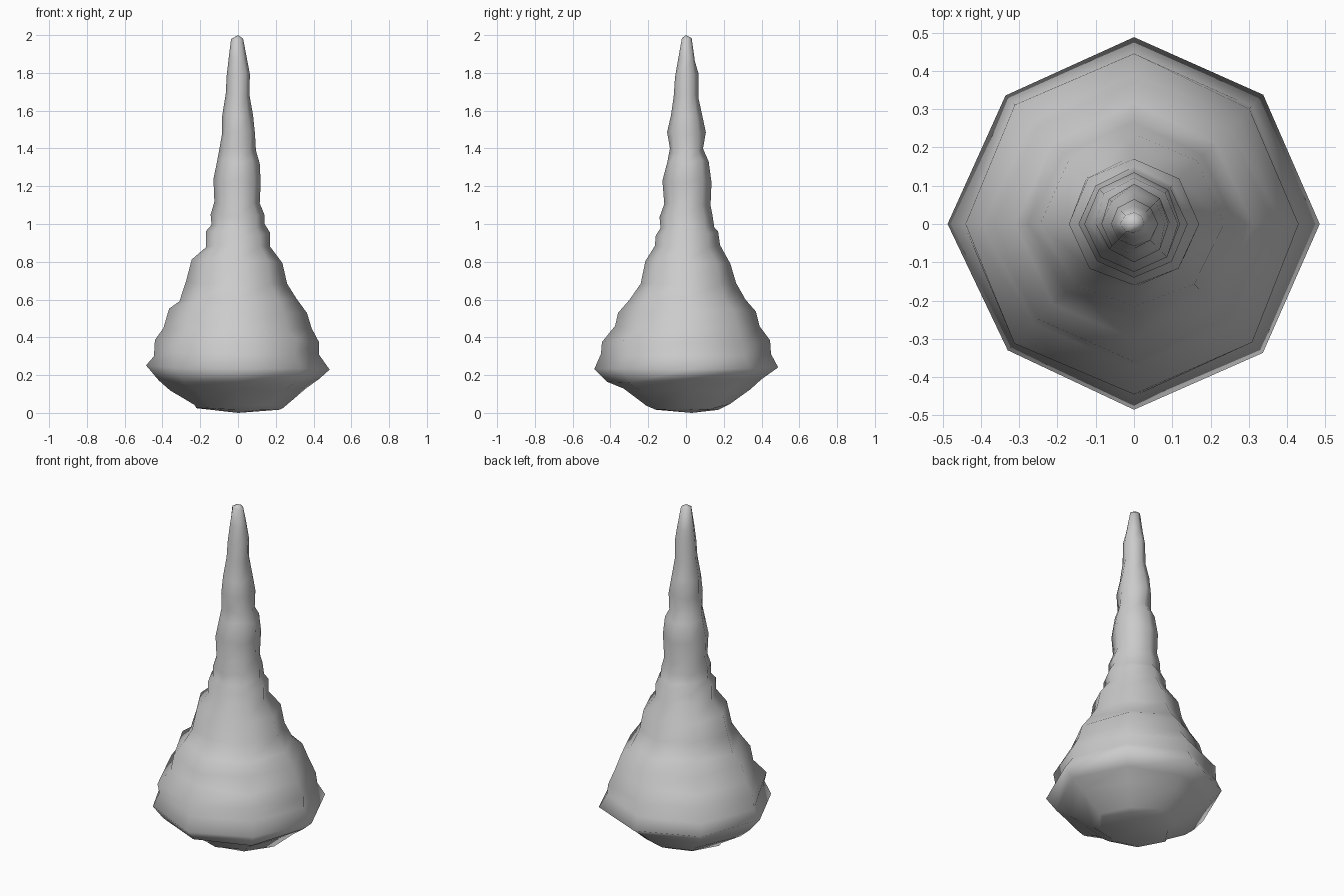
import bpy, math, random

random.seed(4)
SIDES = 8

# Ring height, then radius toward +x, +y, -x, -y
RINGS = [
    (0.02, .22, .17, .22, .16), (0.035, .24, .23, .23, .21), (0.12, .36, .34, .36, .33),
    (0.17, .43, .40, .42, .42), (0.24, .485, .488, .487, .485), (0.31, .43, .45, .445, .45),
    (0.38, .43, .445, .44, .445), (0.45, .39, .39, .395, .375), (0.54, .365, .37, .365, .36),
    (0.60, .31, .315, .31, .30), (0.69, .26, .265, .275, .24), (0.80, .235, .235, .245, .215),
    (0.88, .17, .18, .17, .165), (0.95, .17, .17, .17, .16), (0.99, .14, .15, .14, .135),
    (1.04, .14, .14, .145, .14), (1.11, .115, .13, .125, .115), (1.23, .12, .135, .13, .125),
    (1.33, .115, .12, .11, .10), (1.39, .095, .09, .10, .085), (1.48, .09, .105, .085, .10),
    (1.57, .08, .085, .085, .08), (1.68, .06, .065, .065, .065), (1.79, .063, .065, .06, .058),
    (1.87, .047, .047, .05, .04), (1.98, .027, .03, .037, .022),
]

# Tapering lumpy body: stacked eight-sided rings, slightly roughened
verts, faces = [], []
for i, (z, *r) in enumerate(RINGS):
    for k in range(SIDES):
        a = 2 * math.pi * k / SIDES
        if k % 2 == 0:
            rad = r[k // 2]
        else:
            rad = (r[k // 2] + r[(k // 2 + 1) % 4]) / 2 * random.uniform(.95, 1.0)
        dz = random.uniform(-.012, .012)
        if i in (0, len(RINGS) - 1):
            dz *= .5
        verts.append((rad * math.cos(a), rad * math.sin(a), z + dz))
for i in range(len(RINGS) - 1):
    for k in range(SIDES):
        n = (k + 1) % SIDES
        a, b = i * SIDES, (i + 1) * SIDES
        faces.append((a + k, a + n, b + n, b + k))

# Closed base and tip
verts += [(0, 0.03, 0.0), (0, 0, 2.0)]
base, tip = len(verts) - 2, len(verts) - 1
last = (len(RINGS) - 1) * SIDES
for k in range(SIDES):
    n = (k + 1) % SIDES
    faces.append((n, k, base))
    faces.append((last + k, last + n, tip))

mesh = bpy.data.meshes.new("stalagmite")
mesh.from_pydata(verts, [], faces)
obj = bpy.data.objects.new("stalagmite", mesh)
bpy.context.collection.objects.link(obj)
for p in mesh.polygons:
    p.use_smooth = True

# Plain stone colour
mat = bpy.data.materials.new("stone grey")
mat.diffuse_color = (0.6, 0.6, 0.6, 1)
mesh.materials.append(mat)
